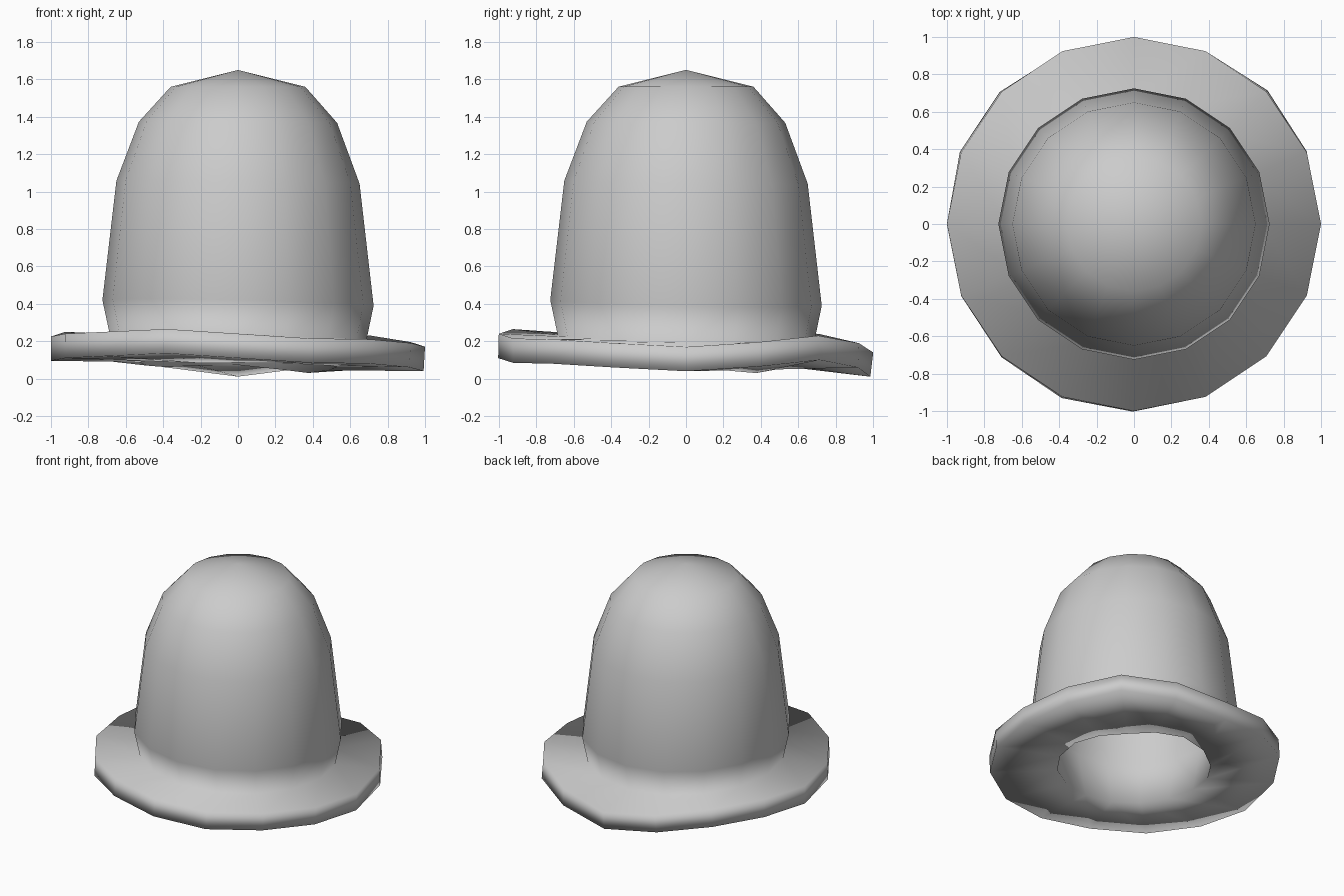
import bpy, bmesh, math

if "Cube" in bpy.data.objects:
    bpy.data.objects.remove(bpy.data.objects["Cube"])

SIDES = 16
# wavy height of the brim's outer edge, counter-clockwise from +x
brim_edge = [.17, .195, .23, .19, .14, .19, .24, .25,
             .225, .24, .25, .265, .24, .215, .21, .19]
# crown profile (radius, height, sideways tilt), from base up
crown = [(.685, .215, .018), (.725, .405, .015), (.65, 1.05, .008),
         (.53, 1.37, .003), (.36, 1.56, 0)]

bm = bmesh.new()


def ring(radius, height):
    verts = []
    for i in range(SIDES):
        a = 2 * math.pi * i / SIDES
        verts.append(bm.verts.new((radius * math.cos(a), radius * math.sin(a), height(i, a))))
    return verts


# brim edge, then crown rings
rings = [ring(1.0, lambda i, a: brim_edge[i])]
for r, z, tilt in crown:
    rings.append(ring(r, lambda i, a: z - tilt * (math.cos(a) + math.sin(a))))

for low, high in zip(rings, rings[1:]):
    for i in range(SIDES):
        j = (i + 1) % SIDES
        bm.faces.new((low[i], low[j], high[j], high[i]))

# pointed cap
tip = bm.verts.new((0, 0, 1.65))
for i in range(SIDES):
    bm.faces.new((rings[-1][i], rings[-1][(i + 1) % SIDES], tip))

for f in bm.faces:
    f.smooth = True
mesh = bpy.data.meshes.new("hat")
bm.to_mesh(mesh)
bm.free()
hat = bpy.data.objects.new("hat", mesh)
bpy.context.collection.objects.link(hat)

# felt thickness, leaving the inside hollow
shell = hat.modifiers.new("thickness", 'SOLIDIFY')
shell.thickness = 0.13
shell.offset = -1
shell.use_even_offset = True
